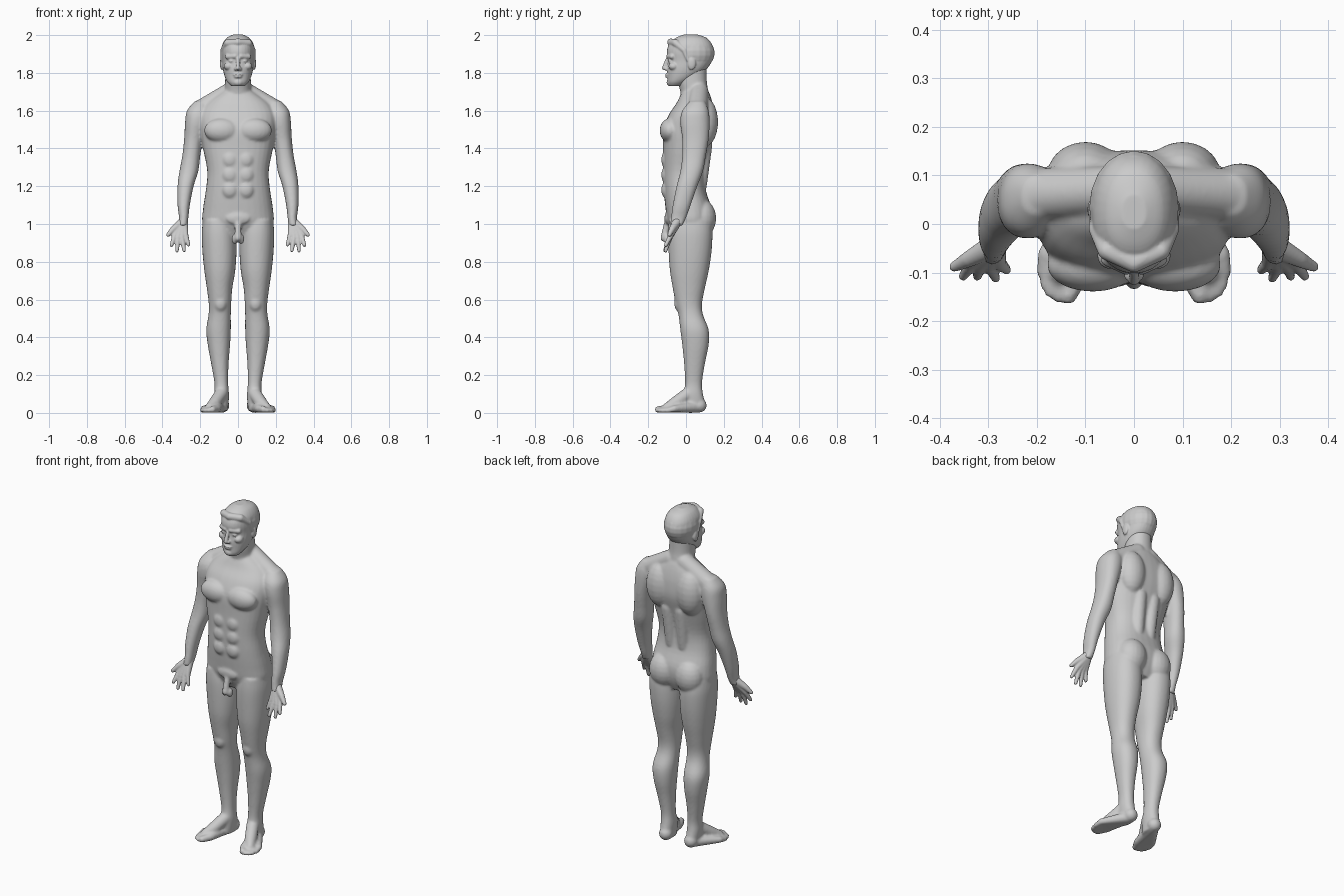
import bpy
import bmesh
import math
from mathutils import Vector

default_cube = bpy.data.objects.get("Cube")
if default_cube:
    bpy.data.objects.remove(default_cube, do_unlink=True)

# One clay grey for the whole figure
grey = bpy.data.materials.new("clay_grey")
grey.use_nodes = True
clay = (0.6, 0.6, 0.6, 1.0)
grey.diffuse_color = clay
grey.node_tree.nodes["Principled BSDF"].inputs["Base Color"].default_value = clay


def smooth_rows(rows, steps=4):
    """Catmull-Rom interpolation between the given cross-sections."""
    result = []
    for i in range(len(rows) - 1):
        before, start = rows[max(i - 1, 0)], rows[i]
        end, after = rows[i + 1], rows[min(i + 2, len(rows) - 1)]
        for k in range(steps):
            t = k / steps
            result.append([
                0.5 * (2 * b + (c - a) * t + (2 * a - 5 * b + 4 * c - d) * t ** 2
                       + (3 * b - a - 3 * c + d) * t ** 3)
                for a, b, c, d in zip(before, start, end, after)])
    result.append(list(rows[-1]))
    return result


def skin(bm, rings):
    """Close a stack of point rings into a solid."""
    rings = [[bm.verts.new(p) for p in ring] for ring in rings]
    for low, high in zip(rings, rings[1:]):
        for k in range(len(low)):
            n = (k + 1) % len(low)
            bm.faces.new((low[k], low[n], high[n], high[k]))
    bm.faces.new(rings[0][::-1])
    bm.faces.new(rings[-1])


def turn(sides):
    return [math.tau * k / sides for k in range(sides)]


def loft(bm, rows, power=2.2):
    """Skin horizontal rounded sections given as (z, x low, x high, y low, y high)."""
    rings = []
    for z, x0, x1, y0, y1 in smooth_rows(rows):
        ring = []
        for angle in turn(32):
            c, s = math.cos(angle), math.sin(angle)
            px = math.copysign(abs(c) ** (2 / power), c)
            py = math.copysign(abs(s) ** (2 / power), s)
            ring.append(((x0 + x1 + (x1 - x0) * px) / 2, (y0 + y1 + (y1 - y0) * py) / 2, z))
        rings.append(ring)
    skin(bm, rings)


def central_loft(bm, rows, power=2.2):
    """Symmetric loft given as (z, half width, y low, y high)."""
    loft(bm, [(z, -w, w, y0, y1) for z, w, y0, y1 in rows], power)


def ball(bm, centre, radii):
    x, y, z = centre
    rx, ry, rz = radii
    bands = 12
    rings = []
    for i in range(bands):
        tilt = math.pi * (i + 0.3) / (bands - 0.4)
        rings.append([(x + rx * math.sin(tilt) * math.cos(a), y + ry * math.sin(tilt) * math.sin(a),
                       z - rz * math.cos(tilt)) for a in turn(20)])
    skin(bm, rings)


def chain(bm, *knots):
    """Tapering rounded limb through (x, y, z, radius) knots."""
    for x, y, z, r in knots:
        ball(bm, (x, y, z), (r, r, r))
    for start, end in zip(knots, knots[1:]):
        a, b = Vector(start[:3]), Vector(end[:3])
        aim = (b - a).to_track_quat('Z', 'Y')
        skin(bm, [[p + aim @ Vector((r * math.cos(t), r * math.sin(t), 0)) for t in turn(20)]
                  for p, r in ((a, start[3]), (b, end[3]))])


def mirror_all(bm):
    copy = bmesh.ops.duplicate(bm, geom=bm.verts[:] + bm.edges[:] + bm.faces[:])["geom"]
    for item in copy:
        if isinstance(item, bmesh.types.BMVert):
            item.co.x *= -1
        elif isinstance(item, bmesh.types.BMFace):
            item.normal_flip()


def finish(bm, name, voxel, smoothing):
    """Fuse the overlapping forms into one smooth skin."""
    mesh = bpy.data.meshes.new(name)
    bm.to_mesh(mesh)
    bm.free()
    mesh.materials.append(grey)
    obj = bpy.data.objects.new(name, mesh)
    bpy.context.collection.objects.link(obj)
    fuse = obj.modifiers.new("fuse", 'REMESH')
    fuse.mode = 'VOXEL'
    fuse.voxel_size = voxel
    fuse.use_smooth_shade = True
    soften = obj.modifiers.new("soften", 'SMOOTH')
    soften.factor = 0.5
    soften.iterations = smoothing


# ---- Body: paired forms first, then the central ones
body = bmesh.new()

# Arm from shoulder to wrist
loft(body, [
    (1.65, .16, .23, .02, .10), (1.6, .15, .27, -.02, .12), (1.54, .16, .28, -.03, .125),
    (1.45, .185, .285, -.02, .12), (1.36, .2, .295, -.02, .105), (1.28, .21, .31, -.03, .09),
    (1.2, .235, .32, -.05, .06), (1.1, .255, .32, -.07, .025), (1.03, .263, .312, -.08, 0),
    (.99, .268, .318, -.085, -.02)][::-1])

# Leg from hip to heel
loft(body, [
    (1.02, .03, .185, -.09, .13), (.95, .012, .192, -.095, .14), (.85, .008, .188, -.092, .135),
    (.75, .015, .178, -.085, .12), (.66, .03, .165, -.07, .1), (.58, .036, .155, -.055, .085),
    (.52, .038, .156, -.04, .09), (.44, .038, .168, -.03, .12), (.36, .042, .16, -.02, .12),
    (.26, .05, .142, -.01, .1), (.16, .052, .125, -.005, .085), (.1, .048, .125, -.015, .09),
    (.05, .05, .12, -.02, .1), (.01, .055, .112, -.02, .095)][::-1])
ball(body, (.093, -.033, .58), (.035, .03, .045))

# Foot with five toes
chain(body, (.09, .01, .1, .035), (.125, -.06, .05, .033), (.15, -.1, .03, .024))
ball(body, (.083, .072, .04), (.038, .038, .038))
toes = [(.135, -.148, .018), (.155, -.15, .013), (.172, -.14, .013), (.184, -.124, .012), (.19, -.1, .012)]
for i, (x, y, r) in enumerate(toes):
    base = (.112 + .017 * i, -.1 + .01 * i, .022, .022 - .001 * i)
    chain(body, (.085, .06, .032, .032), base, (x, y, r, r))

# Muscle masses: trapezius, chest, shoulder blade, buttock, lower back, abdomen
chain(body, (.04, .07, 1.7, .05), (.2, .06, 1.6, .055))
ball(body, (.085, -.085, 1.495), (.095, .055, .065))
ball(body, (.1, .1, 1.54), (.08, .07, .13))
ball(body, (.085, .085, 1.03), (.085, .075, .1))
chain(body, (.04, .075, 1.2, .035), (.045, .1, 1.42, .04))
for z in (1.18, 1.26, 1.34):
    ball(body, (.042, -.105, z), (.042, .026, .045))
ball(body, (.016, -.1, .92), (.018, .02, .028))
mirror_all(body)

# Torso
central_loft(body, [
    (.93, .12, -.06, .1), (1, .185, -.095, .13), (1.08, .185, -.108, .135), (1.18, .17, -.118, .105),
    (1.28, .163, -.122, .1), (1.4, .185, -.122, .125), (1.5, .2, -.12, .15), (1.58, .2, -.09, .15),
    (1.64, .165, -.05, .14), (1.69, .1, -.025, .125), (1.72, .06, 0, .11)], 2.4)

# Neck
central_loft(body, [
    (1.6, .075, -.02, .13), (1.7, .07, -.03, .118), (1.76, .068, -.045, .11), (1.84, .066, -.05, .11)])

# Groin
ball(body, (0, -.098, 1.03), (.065, .016, .034))
chain(body, (0, -.1, 1.0, .018), (0, -.118, .925, .018))
finish(body, "body", .007, 6)

# ---- Hands: palms forward, thumbs outward
hands = bmesh.new()
wrist = (.289, -.045, 1.015, .025)
knuckles = [(.335, -.08, .94), (.317, -.085, .93), (.297, -.085, .93), (.277, -.08, .94)]
tips = [(.352, -.108, .887), (.323, -.108, .858), (.285, -.112, .86), (.262, -.095, .89)]
for knuckle, tip in zip(knuckles, tips):
    chain(hands, wrist, (*knuckle, .0145), (*tip, .0095))
chain(hands, wrist, (.34, -.072, .975, .017), (.37, -.088, .943, .011))
mirror_all(hands)
finish(hands, "hands", .0045, 3)

# ---- Head: paired features first
head = bmesh.new()
ball(head, (.086, .03, 1.85), (.01, .022, .034))
chain(head, (.016, -.092, 1.888, .013), (.055, -.073, 1.886, .014))
ball(head, (.034, -.08, 1.863), (.017, .015, .011))
ball(head, (.05, -.065, 1.835), (.026, .028, .022))
ball(head, (.011, -.106, 1.821), (.01, .011, .009))
# Hairline
chain(head, (0, -.08, 1.962, .02), (.055, -.055, 1.958, .02), (.08, -.01, 1.92, .014), (.084, .01, 1.87, .01))
mirror_all(head)

# Skull and jaw
central_loft(head, [
    (1.73, .035, -.09, -.02), (1.75, .055, -.097, .01), (1.78, .07, -.098, .06), (1.82, .08, -.1, .11),
    (1.865, .084, -.095, .138), (1.91, .087, -.102, .147), (1.95, .083, -.09, .138),
    (1.985, .06, -.055, .11), (2.003, .025, -.01, .06)])

# Hair, nose, lips and chin
ball(head, (0, .034, 1.905), (.093, .118, .097))
chain(head, (0, -.098, 1.875, .009), (0, -.115, 1.826, .012))
ball(head, (0, -.098, 1.791), (.026, .012, .006))
ball(head, (0, -.097, 1.779), (.022, .012, .006))
ball(head, (0, -.083, 1.75), (.028, .02, .02))
finish(head, "head", .0045, 3)
